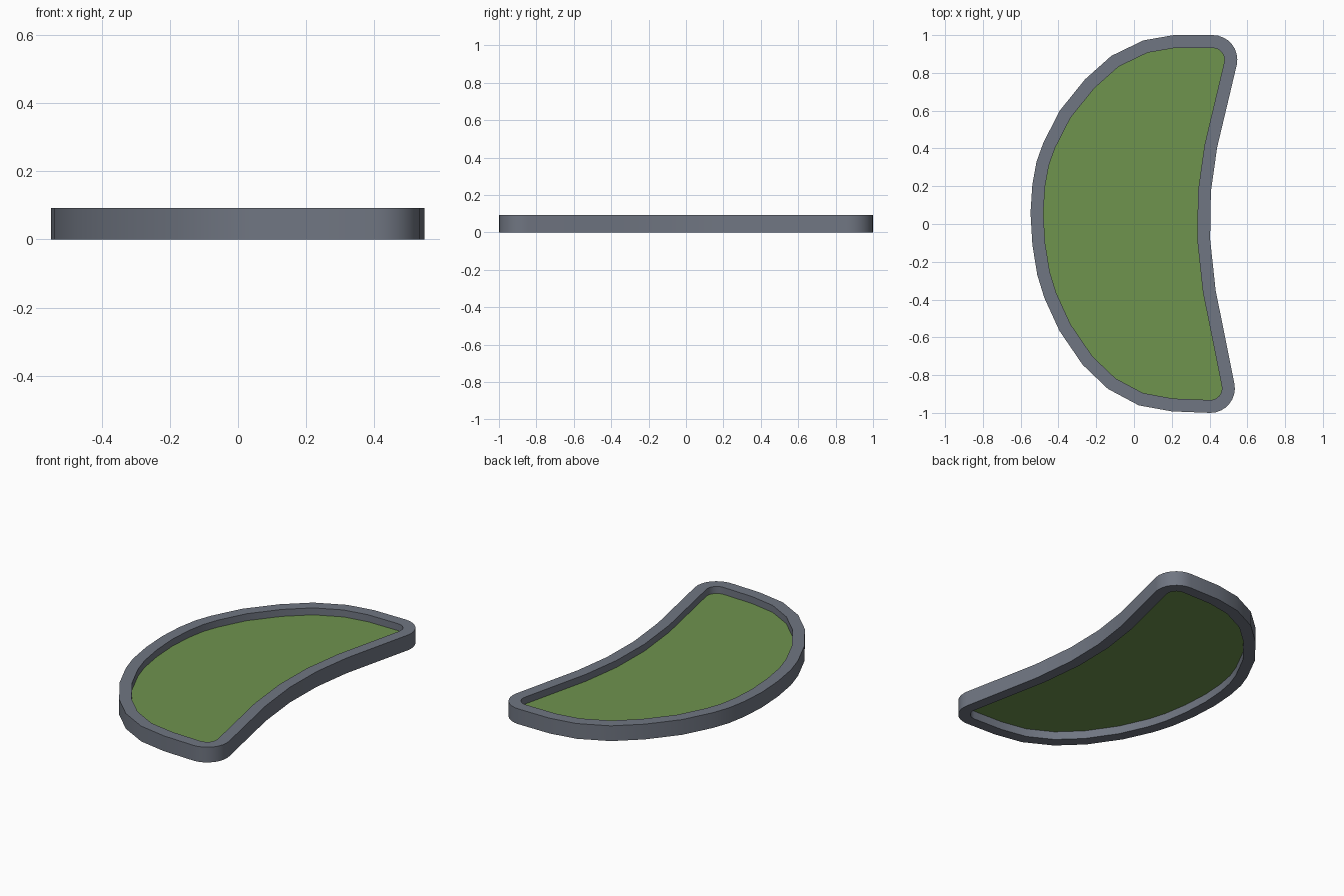
import bpy, bmesh, math
from mathutils import Vector

if "Cube" in bpy.data.objects:
    bpy.data.objects.remove(bpy.data.objects["Cube"])

HEIGHT, RIM, GRASS_Z = 0.092, 0.068, 0.05


def material(name, rgb):
    m = bpy.data.materials.new(name)
    m.diffuse_color = (*rgb, 1)
    m.use_nodes = True
    m.node_tree.nodes["Principled BSDF"].inputs["Base Color"].default_value = m.diffuse_color
    return m


def arc(cx, cy, r, start, end, n=8):
    angles = [math.radians(start + (end - start) * i / n) for i in range(n + 1)]
    return [(cx + r * math.cos(a), cy + r * math.sin(a)) for a in angles]


def inset(points, d):
    # mitred inward offset of a clockwise outline
    result = []
    for i, p in enumerate(points):
        p = Vector(p)
        a = (p - Vector(points[i - 1])).normalized()
        b = (Vector(points[(i + 1) % len(points)]) - p).normalized()
        n1, n2 = Vector((a.y, -a.x)), Vector((b.y, -b.x))
        result.append(p + (n1 + n2) * d / (1 + n1.dot(n2)))
    return result


def finish(name, bm, mat):
    bmesh.ops.recalc_face_normals(bm, faces=bm.faces[:])
    mesh = bpy.data.meshes.new(name)
    bm.to_mesh(mesh)
    bm.free()
    mesh.materials.append(mat)
    obj = bpy.data.objects.new(name, mesh)
    bpy.context.collection.objects.link(obj)
    return obj


# Crescent outline, clockwise from the upper tip
outline = arc(0.417, 0.87, 0.13, 90, -12)
outline += [(0.44, 0.405), (0.407, 0.17), (0.403, -0.08), (0.432, -0.35)]
outline += arc(0.404, -0.87, 0.13, 11, -90)
outline += [(0.20, -0.992), (0.025, -0.96), (-0.138, -0.873), (-0.272, -0.745),
            (-0.395, -0.565), (-0.475, -0.39), (-0.512, -0.27), (-0.538, -0.11),
            (-0.548, 0.06), (-0.538, 0.21), (-0.516, 0.33), (-0.48, 0.43),
            (-0.393, 0.60), (-0.26, 0.765), (-0.12, 0.89), (0.05, 0.972), (0.21, 1.0)]
inner = inset(outline, RIM)

# Stone kerb around the edge
bm = bmesh.new()
rings = [[bm.verts.new((x, y, z)) for x, y in pts]
         for pts, z in ((outline, 0), (outline, HEIGHT), (inner, HEIGHT), (inner, 0))]
count = len(outline)
for k in range(4):
    r, s = rings[k], rings[(k + 1) % 4]
    for i in range(count):
        j = (i + 1) % count
        bm.faces.new((r[i], r[j], s[j], s[i]))
kerb = finish("stone_kerb", bm, material("stone grey", (0.162, 0.181, 0.223)))
bpy.context.view_layer.objects.active = kerb
kerb.select_set(True)
bpy.ops.object.shade_smooth_by_angle(angle=math.radians(30))

# Grass bed set below the top of the kerb
bm = bmesh.new()
bm.faces.new([bm.verts.new((x, y, GRASS_Z)) for x, y in reversed(inner)])
grass = finish("grass_bed", bm, material("grass green", (0.156, 0.292, 0.076)))
if grass.data.polygons[0].normal.z < 0:
    grass.data.flip_normals()
